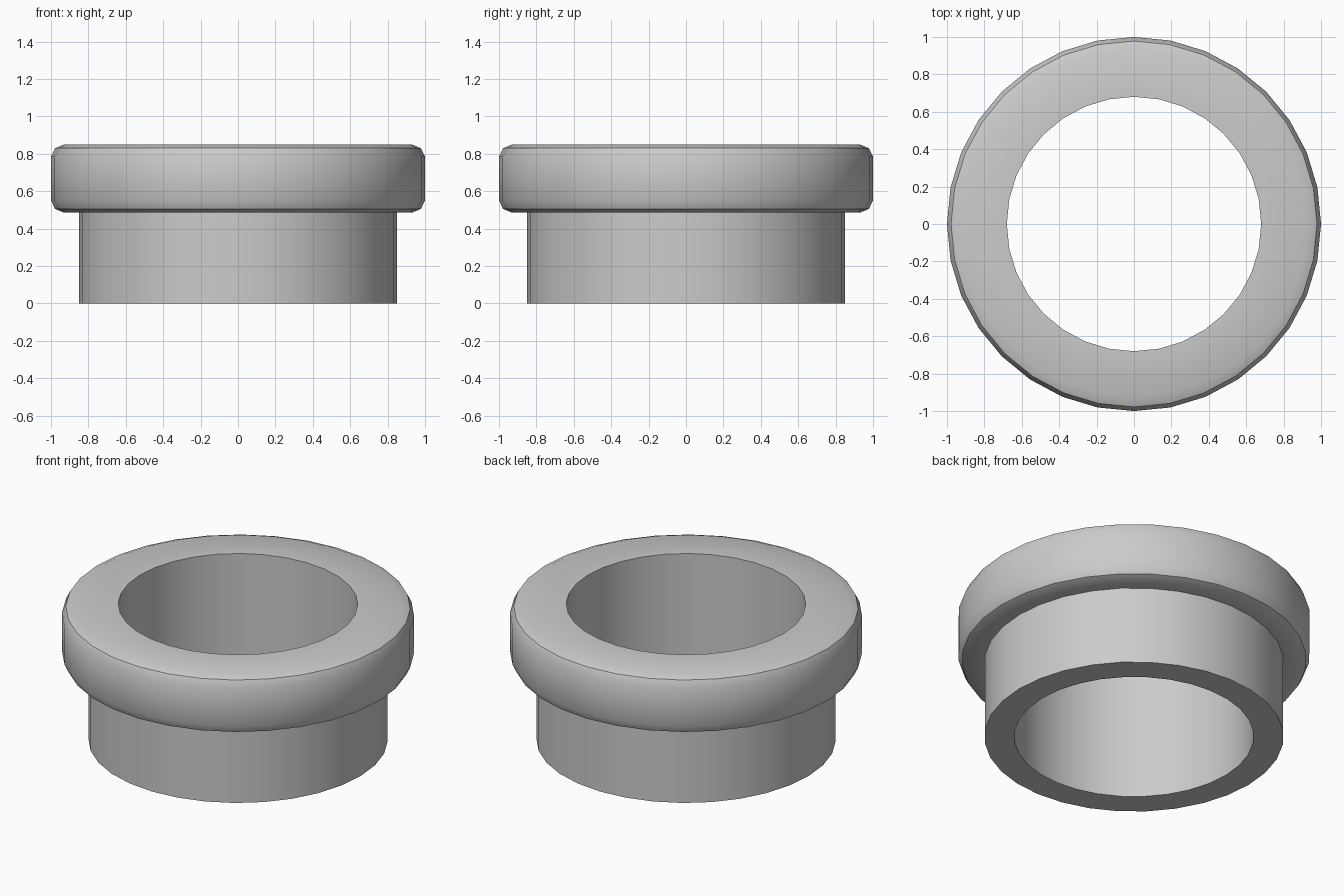
import bpy, bmesh
from math import cos, sin, tau, radians

if "Cube" in bpy.data.objects:
    bpy.data.objects.remove(bpy.data.objects["Cube"])

SIDES = 32


def lathe(name, profile):
    """Sweep a closed (radius, height) profile around the z axis."""
    bm = bmesh.new()
    rings = [[bm.verts.new((r * cos(tau * i / SIDES), r * sin(tau * i / SIDES), z))
              for i in range(SIDES)] for r, z in profile]
    for a, b in zip(rings, rings[1:] + rings[:1]):
        for i in range(SIDES):
            j = (i + 1) % SIDES
            bm.faces.new((a[i], a[j], b[j], b[i]))
    bmesh.ops.recalc_face_normals(bm, faces=bm.faces)
    mesh = bpy.data.meshes.new(name)
    bm.to_mesh(mesh)
    bm.free()
    obj = bpy.data.objects.new(name, mesh)
    bpy.context.collection.objects.link(obj)
    bpy.context.view_layer.objects.active = obj
    obj.select_set(True)
    bpy.ops.object.shade_smooth_by_angle(angle=radians(40))
    obj.select_set(False)
    return obj


# Flanged bushing: straight bore, narrow sleeve below, rounded collar on top
lathe("flanged_bushing", [
    (0.68, 0.0), (0.85, 0.0),                      # sleeve foot
    (0.85, 0.485),                                 # sleeve meets collar
    (0.93, 0.485), (0.978, 0.505), (1.0, 0.55),    # lower collar rounding
    (1.0, 0.785), (0.978, 0.83), (0.93, 0.85),     # upper collar rounding
    (0.68, 0.85),                                  # bore rim
])
